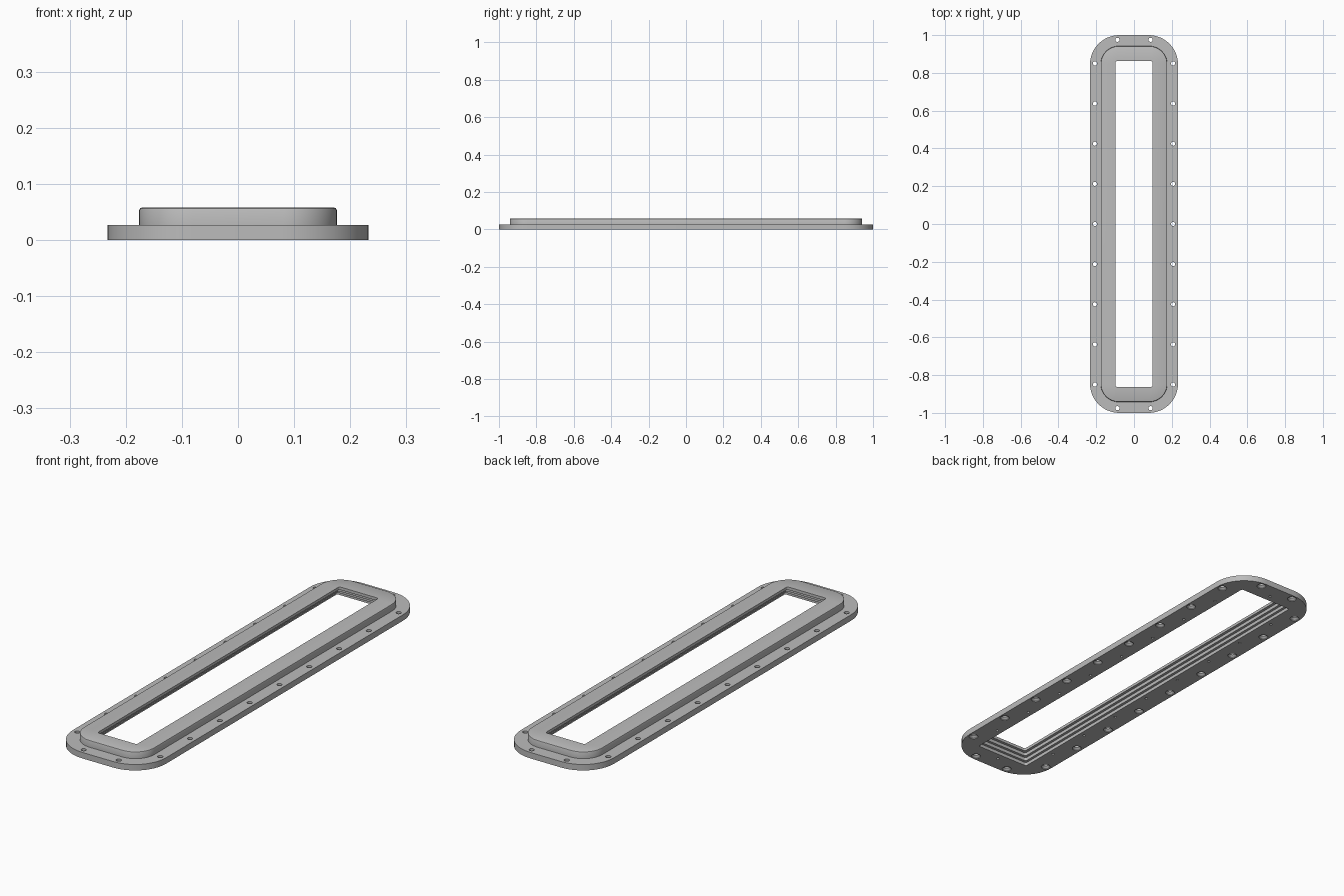
import bpy, bmesh, math

cube = bpy.data.objects.get("Cube")
if cube:
    bpy.data.objects.remove(cube, do_unlink=True)

grey = bpy.data.materials.new("plain grey")
grey.use_nodes = True
colour = (0.5, 0.5, 0.5, 1)
grey.diffuse_color = colour
grey.node_tree.nodes["Principled BSDF"].inputs["Base Color"].default_value = colour

CORNER_STEPS = 12


def rounded_loop(bm, hx, hy, r, z):
    """Rounded rectangle of vertices, by half sizes and corner radius."""
    verts = []
    for quarter, (sx, sy) in enumerate([(1, 1), (-1, 1), (-1, -1), (1, -1)]):
        for i in range(CORNER_STEPS + 1):
            a = math.pi / 2 * (quarter + i / CORNER_STEPS)
            verts.append(bm.verts.new((sx * (hx - r) + r * math.cos(a),
                                       sy * (hy - r) + r * math.sin(a), z)))
    return verts


def bridge(bm, a, b):
    n = len(a)
    for i in range(n):
        j = (i + 1) % n
        bm.faces.new((a[i], a[j], b[j], b[i]))


def finish(bm, name):
    bmesh.ops.recalc_face_normals(bm, faces=bm.faces)
    mesh = bpy.data.meshes.new(name)
    bm.to_mesh(mesh)
    bm.free()
    obj = bpy.data.objects.new(name, mesh)
    bpy.context.collection.objects.link(obj)
    return obj


# Frame: outer flange, raised collar, then the stepped opening from top to bottom
OPEN_X, OPEN_Y = 0.098, 0.862
sections = [
    (0.233, 1.0, 0.155, 0),
    (0.233, 1.0, 0.155, 0.027),
    (0.176, 0.942, 0.095, 0.027),
    (0.176, 0.942, 0.095, 0.053),
    (0.1745, 0.9405, 0.0935, 0.0565),
    (0.171, 0.937, 0.09, 0.058),
]
for inset, z in [(0, 0.058), (0, 0.045), (0.013, 0.045), (0.013, 0.03),
                 (0.025, 0.03), (0.025, 0.015), (0.037, 0.015), (0.037, 0)]:
    sections.append((OPEN_X + inset, OPEN_Y + inset, 0.008, z))

bm = bmesh.new()
loops = [rounded_loop(bm, *s) for s in sections]
for a, b in zip(loops, loops[1:] + loops[:1]):
    bridge(bm, a, b)
frame = finish(bm, "flanged_frame")
frame.data.materials.append(grey)


def add_lathe(bm, x, y, profile, sides=20):
    """Closed turned solid on a vertical axis."""
    rings = []
    for r, z in profile:
        rings.append([bm.verts.new((x + r * math.cos(2 * math.pi * i / sides),
                                    y + r * math.sin(2 * math.pi * i / sides), z))
                      for i in range(sides)])
    for a, b in zip(rings, rings[1:]):
        bridge(bm, a, b)
    bm.faces.new(rings[0])
    bm.faces.new(rings[-1])


# Countersunk bolt holes through the flange, blind pin holes below
bolt = [(0.02, -0.01), (0.02, 0.003), (0.011, 0.011), (0.011, 0.04)]
pin = [(0.006, -0.01), (0.006, 0.012)]
PITCH = 0.2125
bm = bmesh.new()
for side in (-1, 1):
    for i in range(-4, 5):
        add_lathe(bm, side * 0.207, i * PITCH, bolt)
    for i in range(-4, 4):
        add_lathe(bm, side * 0.16, (i + 0.5) * PITCH, pin, 12)
    for x in (-0.0875, 0.0875):
        add_lathe(bm, x, side * 0.975, bolt)
    add_lathe(bm, 0, side * 0.93, pin, 12)
cutter = finish(bm, "hole_cutter")
cutter.hide_render = True

cut = frame.modifiers.new("holes", 'BOOLEAN')
cut.operation = 'DIFFERENCE'
cut.solver = 'EXACT'
cut.object = cutter
bpy.ops.object.select_all(action='DESELECT')
bpy.context.view_layer.objects.active = frame
frame.select_set(True)
bpy.ops.object.modifier_apply(modifier=cut.name)
bpy.data.objects.remove(cutter, do_unlink=True)
bpy.ops.object.shade_smooth_by_angle(angle=math.radians(28))
